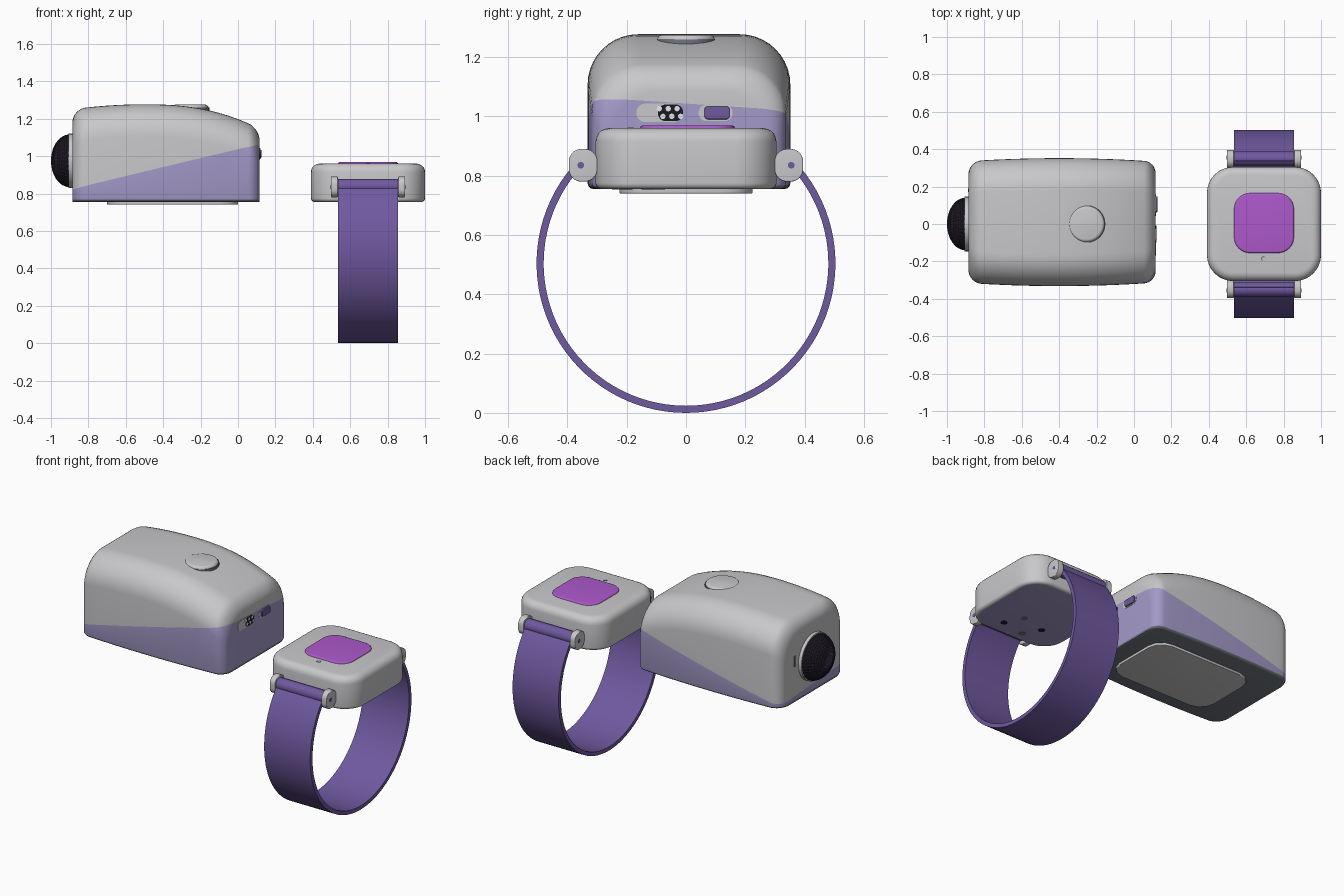
import bpy, bmesh, math
from mathutils import Matrix, Vector

if "Cube" in bpy.data.objects:
    bpy.data.objects.remove(bpy.data.objects["Cube"], do_unlink=True)


def material(name, r, g, b):
    m = bpy.data.materials.new(name)
    m.use_nodes = True
    m.diffuse_color = (r, g, b, 1)
    m.node_tree.nodes["Principled BSDF"].inputs["Base Color"].default_value = (r, g, b, 1)
    return m


GREY = material("light grey", .58, .58, .6)
LILAC = material("lilac", .37, .32, .58)
VIOLET = material("violet", .16, .1, .35)
DARK = material("dark plum", .045, .03, .065)
BLACK = material("near black", .012, .01, .015)
PINK = material("magenta", .42, .1, .6)
SLATE = material("slate", .16, .18, .21)
WHITE = material("white", .9, .9, .9)
AXIS_X = Matrix(((0, 0, 1, 0), (1, 0, 0, 0), (0, 1, 0, 0), (0, 0, 0, 1)))


def finish(bm, name, mats, loc=(0, 0, 0), turn=None):
    """Turn a bmesh into a smooth-shaded object with sharp edges kept."""
    if turn:
        bm.transform(turn)
    bmesh.ops.recalc_face_normals(bm, faces=bm.faces)
    me = bpy.data.meshes.new(name)
    bm.to_mesh(me)
    bm.free()
    for m in mats:
        me.materials.append(m)
    ob = bpy.data.objects.new(name, me)
    ob.location = loc
    bpy.context.collection.objects.link(ob)
    bpy.ops.object.select_all(action='DESELECT')
    ob.select_set(True)
    bpy.context.view_layer.objects.active = ob
    bpy.ops.object.shade_smooth_by_angle(angle=math.radians(35))
    return ob


def arc(cx, cy, r, start, end, n):
    for i in range(n + 1):
        a = math.radians(start + (end - start) * i / n)
        yield cx + r * math.cos(a), cy + r * math.sin(a)


def slab(name, mat, loc, w, h, thick, radius, top=0, bottom=0, turn=None, under=None, n=8):
    """Rounded rectangle, extruded, with rounded upper and lower rims."""
    bm = bmesh.new()
    pts = []
    for k, (sx, sy) in enumerate(((1, 1), (-1, 1), (-1, -1), (1, -1))):
        pts += arc(sx * (w / 2 - radius), sy * (h / 2 - radius), radius, 90 * k, 90 * k + 90, n)
    face = bm.faces.new([bm.verts.new((x, y, -thick / 2)) for x, y in pts])
    bmesh.ops.remove_doubles(bm, verts=bm.verts, dist=1e-5)
    ext = bmesh.ops.extrude_face_region(bm, geom=list(bm.faces))
    bmesh.ops.translate(bm, vec=(0, 0, thick),
                        verts=[v for v in ext["geom"] if isinstance(v, bmesh.types.BMVert)])
    for sign, size in ((1, top), (-1, bottom)):
        if size:
            rim = [e for e in bm.edges if all(v.co.z * sign > thick / 2 - 1e-5 for v in e.verts)]
            bmesh.ops.bevel(bm, geom=rim, offset=size, segments=5, profile=.5, affect='EDGES')
    if under:
        bm.normal_update()
        for f in bm.faces:
            f.material_index = int(abs(f.normal.z) > .99 and f.calc_center_median().z < 0)
    return finish(bm, name, [mat, under] if under else [mat], loc, turn)


def disc(name, mat, loc, r, thick, top=0, turn=None):
    return slab(name, mat, loc, 2 * r, 2 * r, thick, r * .999, top, turn=turn)


# Speaker body: rounded cross-sections lofted along x, with rounded ends
X0, X1, BASE, MID_Y = -.885, .115, .755, .01


def section(x, inset):
    k, p = (.418, 2.4) if x > -.5 else (.18, 2)
    top = 1.277 - k * abs(x + .5) ** p - inset
    hw = .342 - .07 * (x + .4) ** 2 - inset
    r, b = .17, .02
    pts = list(arc(hw - b, BASE + b, b, -90, 0, 3)) + list(arc(hw - r, top - r, r, 0, 90, 10))
    return pts + [(-y, z) for y, z in reversed(pts)]


stations = []
FILLET = 8
for end, sign, r in ((X0, -1, .07), (X1, 1, .06)):
    part = []
    for i in range(FILLET + 1):
        t = math.pi / 2 * i / FILLET
        part.append((end - sign * r * (1 - math.sin(t)), r * (1 - math.cos(t))))
    stations += part
a, b = X0 + .07, X1 - .06
stations += [(a + (b - a) * i / 16, 0) for i in range(1, 16)]
stations.sort()

bm = bmesh.new()
rings = [[bm.verts.new((x, y + MID_Y, z)) for y, z in section(x, d)] for x, d in stations]
for r0, r1 in zip(rings, rings[1:]):
    for i in range(len(r0)):
        j = (i + 1) % len(r0)
        bm.faces.new((r0[i], r0[j], r1[j], r1[i]))
bm.faces.new(rings[0])
bm.faces.new(rings[-1])
# Slanting colour split, and the dark base
split_point, split_normal = Vector((.115, -.33, 1.065)), Vector((-.24, .066, 1))
base_point = Vector((0, 0, BASE + .012))
for co, no in ((split_point, split_normal), (base_point, Vector((0, 0, 1)))):
    bmesh.ops.bisect_plane(bm, geom=bm.verts[:] + bm.edges[:] + bm.faces[:], plane_co=co, plane_no=no)
for f in bm.faces:
    c = f.calc_center_median()
    f.material_index = 2 if c.z < base_point.z else int((c - split_point).dot(split_normal) < 0)
finish(bm, "speaker_body", [GREY, LILAC, SLATE])
slab("speaker_base_plate", GREY, (-.35, 0, .751), .7, .45, .022, .1, bottom=.004, n=3)

# Top button with a thin surrounding groove
disc("top_button_groove", SLATE, (-.255, 0, 1.235), .102, .05)
disc("top_button", GREY, (-.255, 0, 1.245), .098, .06, top=.018)

# Speaker dome: pitted cap on a ring
disc("dome_ring", GREY, (-.89, 0, .975), .146, .03, turn=AXIS_X)
bm = bmesh.new()
bmesh.ops.create_uvsphere(bm, u_segments=40, v_segments=24, radius=1)
bm.transform(Matrix.Diagonal((.141, .141, .1, 1)))
bmesh.ops.delete(bm, geom=[v for v in bm.verts if v.co.z > .001], context='VERTS')
cells = [f for f in bm.faces if f.calc_area() > .00012]
bmesh.ops.inset_individual(bm, faces=cells, thickness=.004, depth=-.002)
for f in cells:
    f.material_index = 1
finish(bm, "speaker_dome", [DARK, BLACK], (-.9, 0, .975), AXIS_X)
slab("side_slot", SLATE, (X0, .18, 1.01), .018, .07, .004, .008, turn=AXIS_X)

# Ports on the far end
slab("port_rim", GREY, (.114, -.09, 1.012), .155, .062, .006, .03, turn=AXIS_X)
slab("port_opening", BLACK, (.116, -.052, 1.012), .085, .056, .006, .026, turn=AXIS_X)
for i in range(3):
    for j in range(2):
        disc("port_dot", WHITE, (.118, -.078 + .03 * i - .012 * j, 1 + .026 * j), .009, .004, turn=AXIS_X)
slab("switch_rim", GREY, (.114, .1, 1.012), .115, .056, .006, .027, turn=AXIS_X)
slab("switch", VIOLET, (.116, .105, 1.012), .085, .044, .018, .012, top=.004, turn=AXIS_X)

# Watch case, button and indicator
CX = .695
slab("watch_case", GREY, (CX, 0, .8575), .61, .61, .205, .14, top=.045, bottom=.02, under=LILAC)
slab("watch_button", PINK, (CX, .005, .957), .32, .32, .024, .085, top=.01)
disc("indicator_rim", SLATE, (CX - .003, -.185, .96), .013, .003)
disc("indicator", GREY, (CX, -.187, .961), .01, .003)
for x, y, m in ((.8, -.2, BLACK), (.58, -.13, BLACK), (.74, -.09, SLATE), (.64, -.23, SLATE)):
    disc("contact", m, (x, y, .755), .02, .004)

# Lugs and hinge pins
for sy in (-1, 1):
    for sx in (-1, 1):
        slab("lug", GREY, (CX + sx * .18, sy * .347, .835), .096, .11, .038, .042, top=.004,
             bottom=.004, turn=AXIS_X)
        disc("lug_hole", VIOLET, (CX + sx * .18, sy * .355, .835), .011, .041, turn=AXIS_X)
    disc("hinge_pin", VIOLET, (CX, sy * .35, .84), .038, .32, turn=AXIS_X)

# Strap: an open ring extruded across x
bm = bmesh.new()
inner, outer = (list(arc(0, .504, r, 132, 408, 72)) for r in (.48, .504))
for i in range(72):
    bm.faces.new([bm.verts.new((-.16, *p)) for p in (inner[i], inner[i + 1], outer[i + 1], outer[i])])
bmesh.ops.remove_doubles(bm, verts=bm.verts, dist=1e-5)
ext = bmesh.ops.extrude_face_region(bm, geom=list(bm.faces))
bmesh.ops.translate(bm, vec=(.32, 0, 0),
                    verts=[v for v in ext["geom"] if isinstance(v, bmesh.types.BMVert)])
finish(bm, "strap", [VIOLET], (CX, 0, 0))
